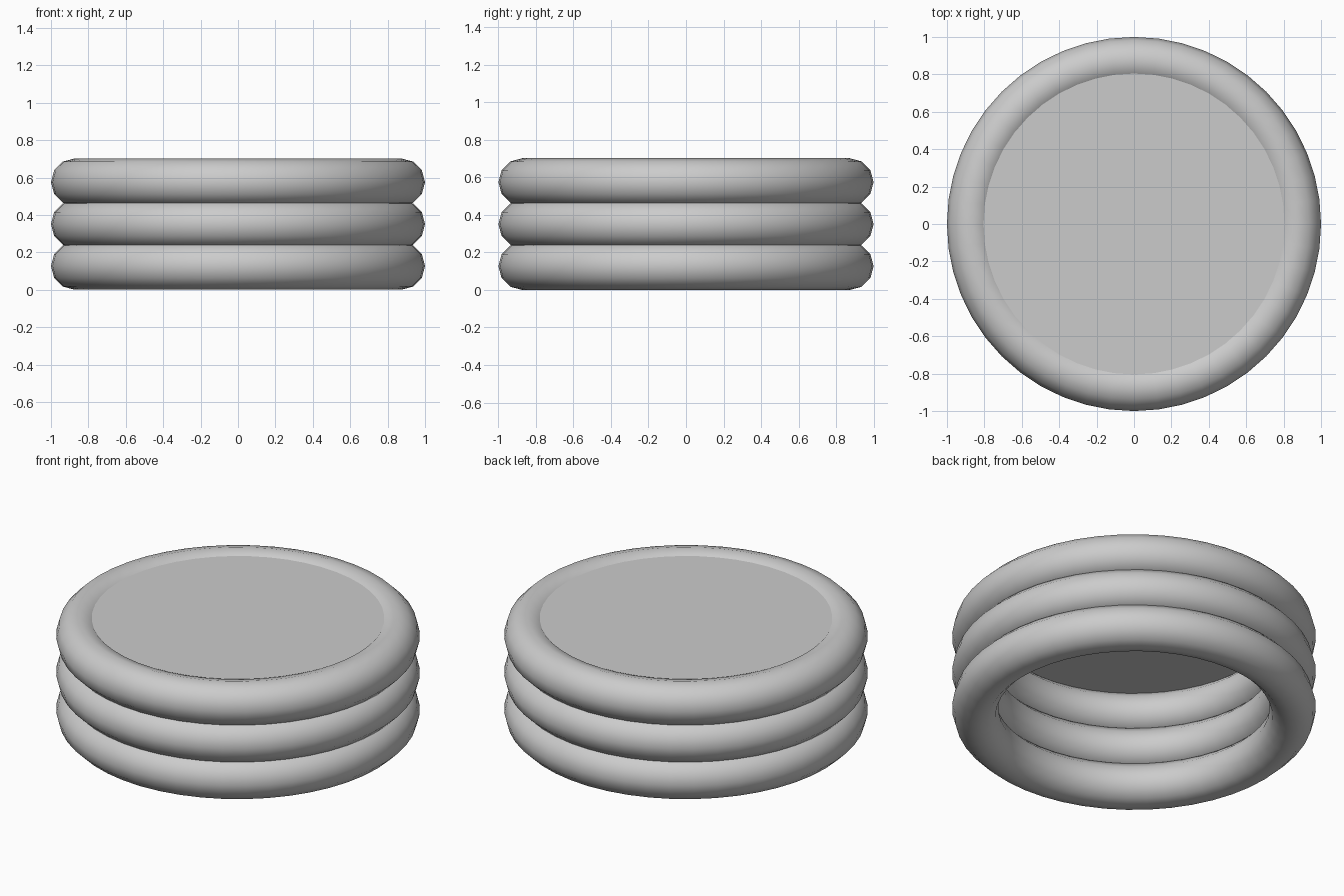
import bpy

if "Cube" in bpy.data.objects:
    bpy.data.objects.remove(bpy.data.objects["Cube"])

MINOR = 0.127
MAJOR = 1.0 - MINOR
STEP = 0.224

# three stacked inflated rings
for i, name in enumerate(("bottom_ring", "middle_ring", "top_ring")):
    bpy.ops.mesh.primitive_torus_add(
        major_segments=48, minor_segments=12,
        major_radius=MAJOR, minor_radius=MINOR,
        location=(0, 0, MINOR + i * STEP))
    ring = bpy.context.object
    ring.name = name
    bpy.ops.object.shade_smooth()

# flat thin surface closing the top ring
bpy.ops.mesh.primitive_circle_add(
    vertices=48, radius=0.81, fill_type='NGON',
    location=(0, 0, MINOR + 2 * STEP + 0.105))
bpy.context.object.name = "surface_disc"
